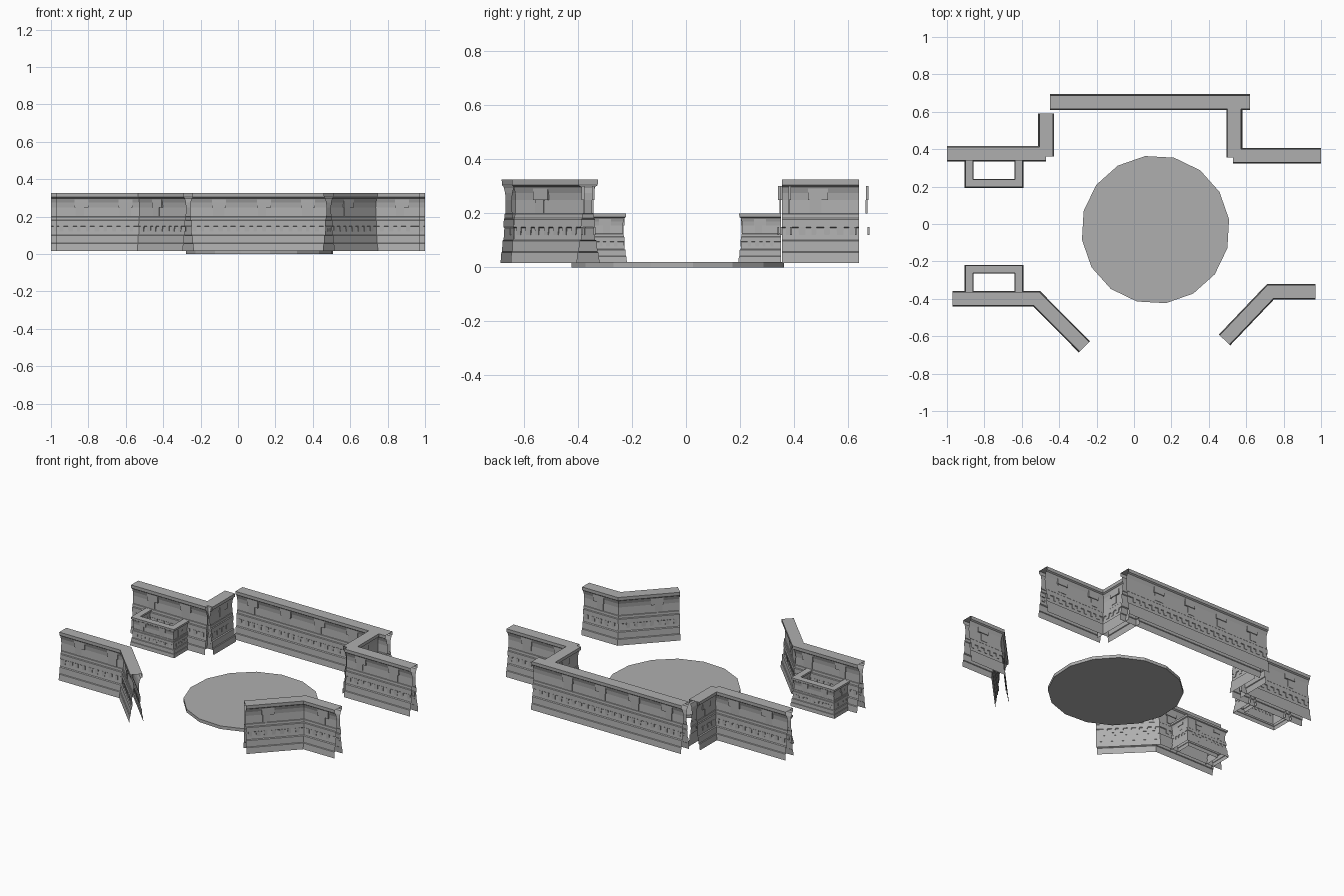
import bpy, bmesh, math
from mathutils import Vector, Matrix

if "Cube" in bpy.data.objects:
    bpy.data.objects.remove(bpy.data.objects["Cube"])

stone = bpy.data.materials.new("grey stone")
stone.diffuse_color = (0.43, 0.43, 0.43, 1)
stone.use_nodes = True
stone.node_tree.nodes["Principled BSDF"].inputs["Base Color"].default_value = stone.diffuse_color

BASE = 0.017
# half profile of a wall: (offset from centre line, height)
HALF = [(0.042, 0.017), (0.038, 0.055), (0.034, 0.058), (0.032, 0.098),
        (0.026, 0.102), (0.022, 0.146), (0.026, 0.149), (0.025, 0.178),
        (0.021, 0.182), (0.020, 0.198), (0.017, 0.200), (0.015, 0.250),
        (0.018, 0.275), (0.026, 0.298), (0.035, 0.304), (0.036, 0.325)]


def finish(bm, name):
    me = bpy.data.meshes.new(name)
    bm.to_mesh(me)
    bm.free()
    me.materials.append(stone)
    ob = bpy.data.objects.new(name, me)
    bpy.context.collection.objects.link(ob)
    return ob


def plate(bm, at, along, side, a0, a1, z0, z1, d0, d1, taper=0.0):
    """Raised stone on a wall face, open at the back; narrows downwards by taper."""
    up = Vector((0, 0, 1))

    def ring(d):
        return [bm.verts.new(at + along * a + up * z + side * d) for a, z in
                ((a0 + taper, z0), (a1 - taper, z0), (a1, z1), (a0, z1))]
    back, front = ring(d0), ring(d1)
    faces = [bm.faces.new(front)]
    for i in range(4):
        j = (i + 1) % 4
        faces.append(bm.faces.new((back[i], back[j], front[j], front[i])))
    if faces[0].normal.dot(side) == 0:
        for f in faces:
            f.normal_update()
    if faces[0].normal.dot(side) < 0:
        bmesh.ops.reverse_faces(bm, faces=faces)


def wall(name, points, k=1.0, phase=0.09):
    """Hollow wall swept along a path; open at the ends and below."""
    pts = [Vector((x, y, 0)) for x, y in points]
    dirs = [(b - a).normalized() for a, b in zip(pts, pts[1:])]
    norms = [Vector((-d.y, d.x, 0)) for d in dirs]
    prof = HALF + [(-o, z) for o, z in reversed(HALF)]
    high = lambda z: BASE + (z - BASE) * k
    wide = k * 0.95 if k < 1 else 1.0
    bm = bmesh.new()
    rings, mitres = [], []
    for i, p in enumerate(pts):
        n0, n1 = norms[max(i - 1, 0)], norms[min(i, len(norms) - 1)]
        m = (n0 + n1) / (1 + n0.dot(n1))          # mitre direction
        mitres.append(m)
        rings.append([bm.verts.new(p + m * o * wide + Vector((0, 0, high(z))))
                      for o, z in prof])
    for r0, r1 in zip(rings, rings[1:]):
        for i in range(len(prof) - 1):
            bm.faces.new((r0[i], r1[i], r1[i + 1], r0[i + 1]))
    # stones and hanging teeth on both faces
    for i, (d, n) in enumerate(zip(dirs, norms)):
        for s in (1, -1):
            side = n * s
            start = max(0, (mitres[i] * s).dot(d)) * 0.03 * wide + 0.006
            stop = (pts[i + 1] - pts[i]).length - 0.006
            stop += min(0, (mitres[i + 1] * s).dot(d)) * 0.03 * wide
            pitch = 0.047 * k
            a, c = start + 0.008 * k, 0
            while a + 0.027 * k < stop:
                w = (0.024, 0.028, 0.021)[c % 3] * k
                plate(bm, pts[i], d, side, a, a + w, high(0.120), high(0.150),
                      0.020 * wide, 0.027 * wide, 0.002 * k)
                a += pitch
                c += 1
            a, c = start + phase * k, 0
            while a + 0.08 * k < stop:
                plate(bm, pts[i], d, side, a, a + 0.075 * k, high(0.250),
                      high(0.302), 0.014 * wide, 0.024 * wide)
                plate(bm, pts[i], d, side, a + 0.006 * k, a + (0.05, 0.066)[c % 2] * k,
                      high(0.200), high(0.250), 0.013 * wide, 0.0195 * wide)
                a += (0.235, 0.24)[c % 2] * k
                c += 1
    return finish(bm, name)


# back walls
wall("back_wall", [(-0.45, 0.652), (0.62, 0.652)], phase=0.07)
wall("back_left_return", [(-0.47, 0.36), (-0.47, 0.59)])
wall("back_left_wall", [(-1.0, 0.375), (-0.47, 0.375)], phase=0.10)
wall("back_right_return", [(0.537, 0.355), (0.537, 0.64)])
wall("back_right_wall", [(0.53, 0.365), (1.0, 0.365)], phase=0.06)

# angled front walls
wall("front_left_wall", [(-0.97, -0.40), (-0.52, -0.40), (-0.265, -0.657)])
wall("front_right_wall", [(0.484, -0.62), (0.73, -0.362), (0.97, -0.362)])

# low bays against the left walls
for name, y_wall, y_out in (("back_bay", 0.352, 0.217), ("front_bay", -0.378, -0.242)):
    wall(name, [(-0.882, y_wall), (-0.882, y_out), (-0.615, y_out), (-0.615, y_wall)],
         k=0.59, phase=0.05)

# round floor
bm = bmesh.new()
bmesh.ops.create_cone(bm, cap_ends=True, segments=16, radius1=0.397, radius2=0.397,
                      depth=0.02,
                      matrix=Matrix.Translation((0.115, -0.03, 0.01))
                      @ Matrix.Rotation(math.radians(8), 4, 'Z'))
finish(bm, "round_floor")
